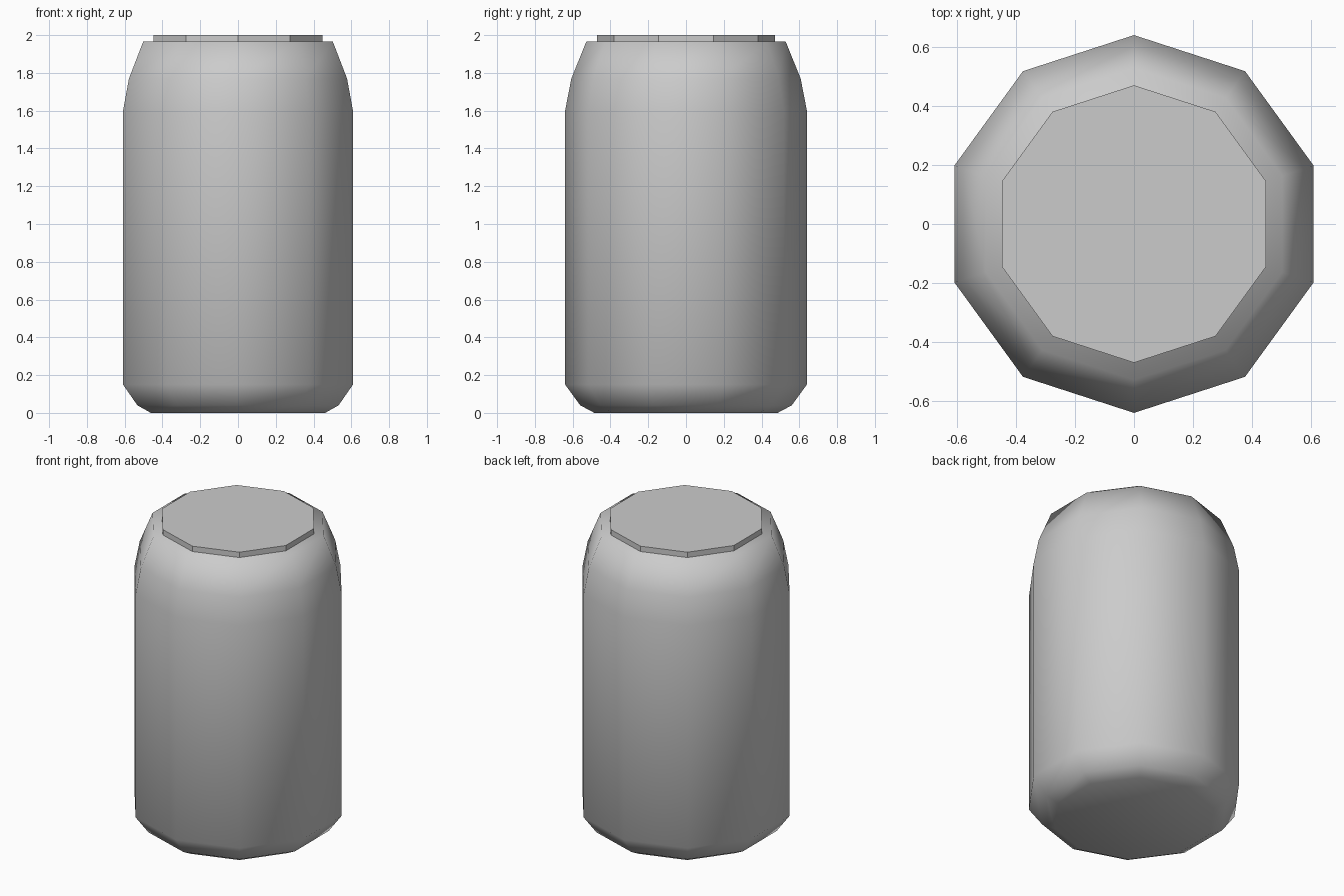
import bpy, bmesh
from math import cos, sin, tau, radians

if "Cube" in bpy.data.objects:
    bpy.data.objects.remove(bpy.data.objects["Cube"])

SIDES = 10


def lathe(name, profile):
    """Revolve (radius, z) points around z and cap both ends."""
    bm = bmesh.new()
    rings = []
    for r, z in profile:
        angles = [radians(90) + tau * i / SIDES for i in range(SIDES)]
        rings.append([bm.verts.new((r * cos(a), r * sin(a), z)) for a in angles])
    for low, high in zip(rings, rings[1:]):
        for i in range(SIDES):
            j = (i + 1) % SIDES
            bm.faces.new((low[i], low[j], high[j], high[i]))
    bm.faces.new(rings[0][::-1])
    bm.faces.new(rings[-1])
    mesh = bpy.data.meshes.new(name)
    bm.to_mesh(mesh)
    bm.free()
    obj = bpy.data.objects.new(name, mesh)
    bpy.context.collection.objects.link(obj)
    return obj


# Can body: chamfered foot, straight wall, tapered shoulder
body = lathe("can_body", [(0.485, 0), (0.56, 0.04), (0.64, 0.15), (0.64, 1.6),
                          (0.607, 1.77), (0.528, 1.965)])
body.data.shade_smooth()

# Raised flat lid with crisp edges
lathe("can_lid", [(0.47, 1.955), (0.47, 2.0)])
